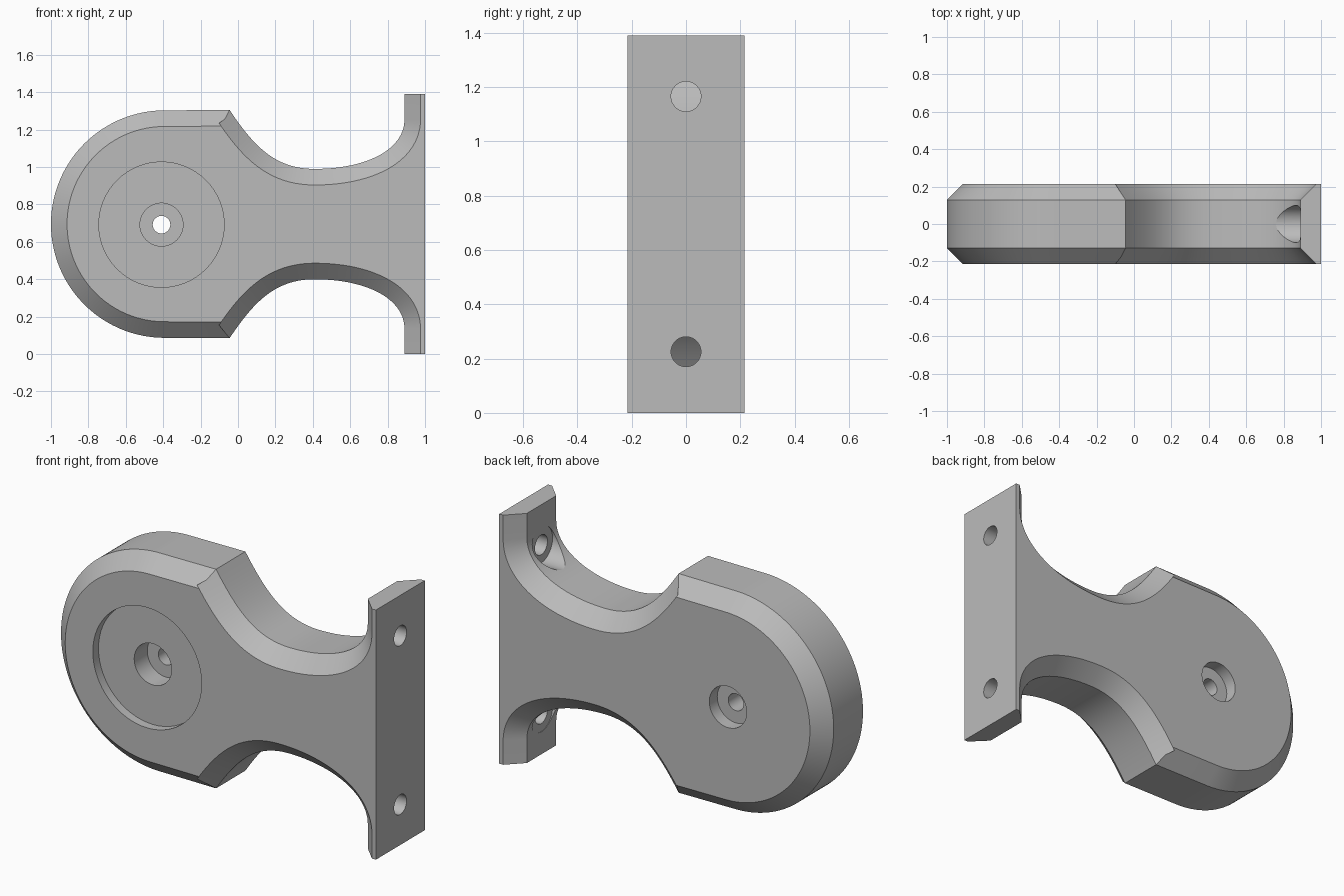
import bpy, bmesh, math
from mathutils import Vector, geometry

if "Cube" in bpy.data.objects:
    bpy.data.objects.remove(bpy.data.objects["Cube"], do_unlink=True)

MID = 0.695              # height of the symmetry axis, also half the plate height
HALF, BEVEL = 0.215, 0.086
HEAD_X, HEAD_R = -0.392, 0.608
AXLE_X = -0.409

grey = bpy.data.materials.new("plain grey")
grey.use_nodes = True
grey.diffuse_color = (0.5, 0.5, 0.5, 1)
grey.node_tree.nodes["Principled BSDF"].inputs["Base Color"].default_value = (0.5, 0.5, 0.5, 1)


def bezier(a, b, c, d, n):
    return [Vector(p) for p in geometry.interpolate_bezier(
        *(Vector((q[0], q[1], 0)) for q in (a, b, c, d)), n)]


# Upper half outline, measured from the axis: plate, neck curve, head
plate = [Vector((0.89, MID, 0))]
neck = bezier((0.89, 0.56), (0.89, 0.395), (0.68, 0.295), (0.41, 0.295), 28)
neck += bezier((0.41, 0.295), (0.2, 0.295), (0.085, 0.415), (-0.045, 0.61), 28)[1:]
arc = [Vector((HEAD_X + HEAD_R * math.cos(a), HEAD_R * math.sin(a), 0))
       for a in (math.pi / 2 * (1 + i / 40) for i in range(41))]
upper = plate + neck + arc
lower = [Vector((p.x, -p.y, 0)) for p in reversed(upper[:-1])]
outer = upper + lower


def inset(points, d):
    """Mitred inward offset of an open counter-clockwise path."""
    result = []
    for i, p in enumerate(points):
        before = p - points[i - 1] if i else points[1] - p
        after = points[i + 1] - p if i < len(points) - 1 else before
        n1, n2 = (Vector((-v.y, v.x, 0)).normalized() for v in (before, after))
        m = n1 + n2
        result.append(p + m * (2 * d / m.length_squared))
    return result


# Bracket body: chamfered plate, neck and rounded head in one solid
back_edge = [Vector((1, -MID, 0)), Vector((1, MID, 0))]
inner = inset(outer, BEVEL) + back_edge
outer = outer + back_edge
bm = bmesh.new()
rings = []
for y, path in ((-HALF, inner), (-HALF + BEVEL, outer), (HALF - BEVEL, outer), (HALF, inner)):
    rings.append([bm.verts.new((p.x, y, p.y + MID)) for p in path])
for low, high in zip(rings, rings[1:]):
    for i in range(len(low)):
        j = (i + 1) % len(low)
        bm.faces.new((low[i], low[j], high[j], high[i]))
bm.faces.new(rings[0])
bm.faces.new(rings[-1])
bmesh.ops.recalc_face_normals(bm, faces=bm.faces)
mesh = bpy.data.meshes.new("bracket_body")
bm.to_mesh(mesh)
bm.free()
mesh.materials.append(grey)
body = bpy.data.objects.new("bracket_body", mesh)
bpy.context.collection.objects.link(body)


def bore(name, radius, start, end, centre, axis):
    """Cut a round hole between two positions along the x or y axis."""
    half = (start + end) / 2
    if axis == "y":
        loc, rot = (centre[0], half, centre[1]), (math.pi / 2, 0, 0)
    else:
        loc, rot = (half, centre[0], centre[1]), (0, math.pi / 2, 0)
    bpy.ops.mesh.primitive_cylinder_add(vertices=64, radius=radius, depth=end - start,
                                        location=loc, rotation=rot)
    cutter = bpy.context.object
    cutter.name = name
    cutter.hide_render = True
    cutter.data.materials.append(grey)
    mod = body.modifiers.new(name, "BOOLEAN")
    mod.operation, mod.solver, mod.object = "DIFFERENCE", "EXACT", cutter
    bpy.ops.object.select_all(action="DESELECT")
    body.select_set(True)
    bpy.context.view_layer.objects.active = body
    bpy.ops.object.modifier_apply(modifier=name)
    bpy.data.objects.remove(cutter, do_unlink=True)


# Stepped axle hole through the head
axle = (AXLE_X, MID - 0.003)
bore("front_recess", 0.335, -0.4, -HALF + 0.05, axle, "y")
bore("front_counterbore", 0.115, -0.4, -0.05, axle, "y")
bore("back_counterbore", 0.115, 0.145, 0.4, axle, "y")
bore("axle_hole", 0.047, -0.5, 0.5, axle, "y")

# Screw holes in the plate, with head clearance cut into the neck
for side in (-1, 1):
    spot = (0, MID + side * 0.47)
    bore("screw_clearance", 0.1, 0.5, 0.892, spot, "x")
    bore("screw_hole", 0.055, 0.8, 1.1, spot, "x")

bpy.ops.object.shade_smooth_by_angle(angle=math.radians(24))
